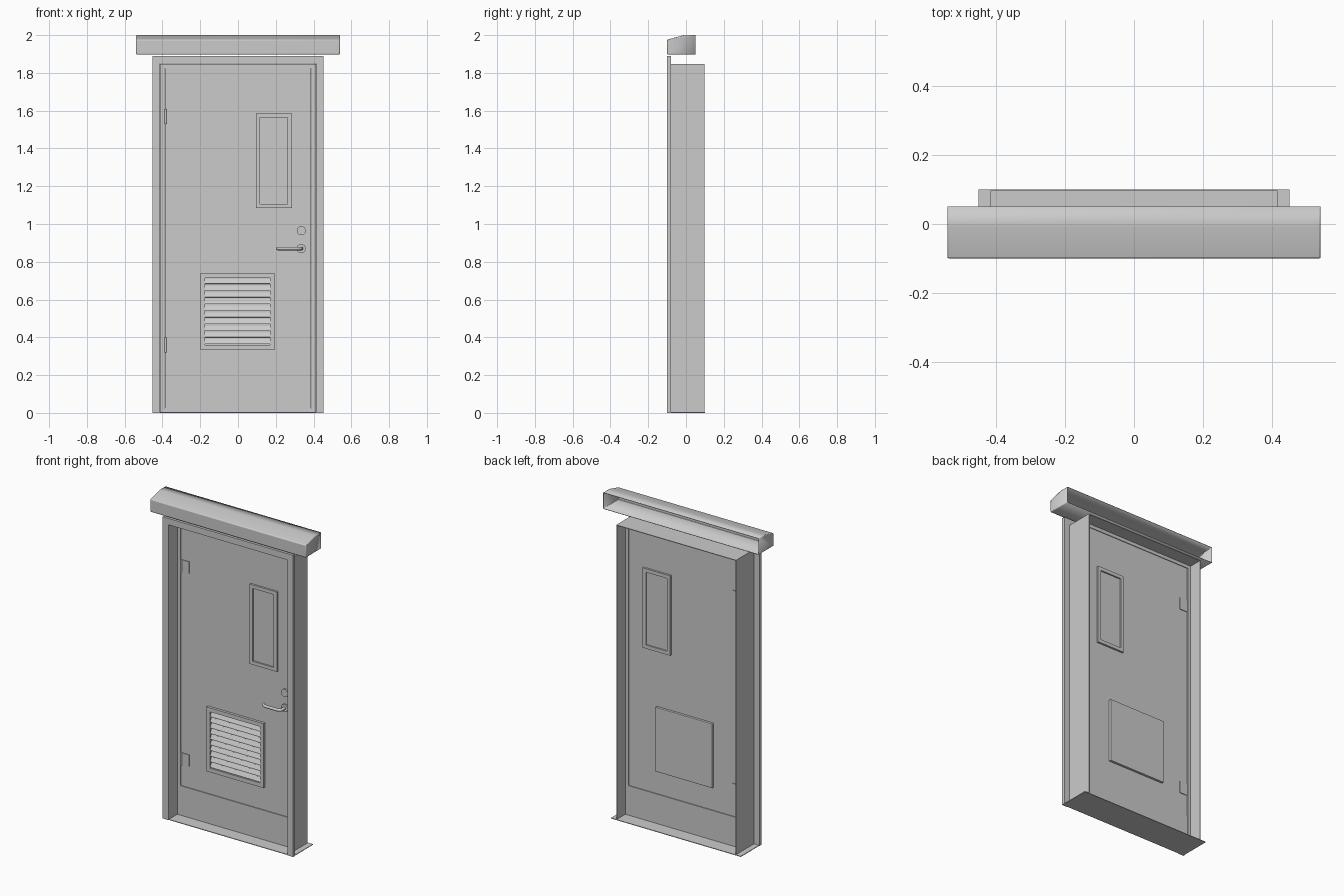
import bpy, bmesh, math
from mathutils import Matrix, Vector

cube = bpy.data.objects.get("Cube")
if cube:
    bpy.data.objects.remove(cube)

grey = bpy.data.materials.new("plain_grey")
grey.use_nodes = True
grey.diffuse_color = (0.6, 0.6, 0.6, 1)
grey.node_tree.nodes["Principled BSDF"].inputs["Base Color"].default_value = (0.6, 0.6, 0.6, 1)


def add_box(bm, x, y, z, tilt=0):
    """Box from (min, max) pairs, optionally tilted about its long x axis."""
    centre = Vector([sum(p) / 2 for p in (x, y, z)])
    size = [p[1] - p[0] for p in (x, y, z)]
    bmesh.ops.create_cube(bm, size=1, matrix=Matrix.Translation(centre)
                          @ Matrix.Rotation(tilt, 4, 'X') @ Matrix.Diagonal((*size, 1)))


def finish(name, bm, bevel=0):
    bmesh.ops.recalc_face_normals(bm, faces=bm.faces[:])
    mesh = bpy.data.meshes.new(name)
    bm.to_mesh(mesh)
    bm.free()
    mesh.materials.append(grey)
    ob = bpy.data.objects.new(name, mesh)
    bpy.context.collection.objects.link(ob)
    if bevel:
        mod = ob.modifiers.new("soft_edge", 'BEVEL')
        mod.width, mod.segments = bevel, 2
    return ob


def box(name, x, y, z, bevel=0):
    bm = bmesh.new()
    add_box(bm, x, y, z)
    return finish(name, bm, bevel)


def frame(name, x, y, z, w, sill=True):
    """Rectangular border of width w, optionally open at the bottom."""
    bm = bmesh.new()
    add_box(bm, (x[0], x[0] + w), y, z)
    add_box(bm, (x[1] - w, x[1]), y, z)
    inner = (x[0] + w, x[1] - w)
    add_box(bm, inner, y, (z[1] - w, z[1]))
    if sill:
        add_box(bm, inner, y, (z[0], z[0] + w))
    return finish(name, bm)


def smooth(ob):
    bpy.ops.object.select_all(action='DESELECT')
    ob.select_set(True)
    bpy.context.view_layer.objects.active = ob
    bpy.ops.object.shade_smooth_by_angle(angle=math.radians(35))


# Door frame: front trim, deep jamb lining, stop and threshold
frame("front_trim", (-0.452, 0.452), (-0.1, -0.08), (0, 1.89), 0.04, False)
frame("jamb_lining", (-0.415, 0.415), (-0.08, 0.097), (0, 1.848), 0.004, False)
frame("door_stop", (-0.411, 0.411), (-0.013, 0.013), (0.004, 1.844), 0.021)
box("threshold", (-0.45, 0.45), (-0.08, 0.1), (0, 0.004))
box("threshold_front", (-0.412, 0.412), (-0.097, -0.08), (0, 0.004))

# Door leaf with kick plates
box("door_leaf", (-0.387, 0.387), (-0.01, 0.01), (0.025, 1.822))
for side, s in (("front", -1), ("back", 1)):
    ys = sorted((s * 0.01, s * 0.015))
    box(side + "_kick_plate", (-0.387, 0.387), ys, (0.025, 0.19))
    # Window border with a sunken pane
    frame(side + "_window_border", (0.095, 0.285), sorted((s * 0.01, s * 0.022)),
          (1.085, 1.585), 0.022)
    box(side + "_window_pane", (0.117, 0.263), sorted((s * 0.01, s * 0.013)), (1.107, 1.563))
    # Hinge leaves
    for level, z in (("lower", 0.36), ("upper", 1.57)):
        box(f"{side}_{level}_hinge_leaf", (-0.387, -0.33), sorted((s * 0.01, s * 0.014)),
            (z - 0.037, z + 0.037))

# Hinge knuckles
for level, z in (("lower", 0.36), ("upper", 1.57)):
    bm = bmesh.new()
    bmesh.ops.create_cone(bm, cap_ends=True, segments=16, radius1=0.006, radius2=0.006,
                          depth=0.08, matrix=Matrix.Translation((-0.384, -0.014, z)))
    smooth(finish(level + "_hinge_knuckle", bm))

# Vent: front border, sloping slats and raised back cover
frame("vent_border", (-0.2, 0.195), (-0.026, -0.01), (0.335, 0.738), 0.025)
bm = bmesh.new()
slats = 10
pitch = 0.353 / slats
for i in range(slats):
    z = 0.36 + (i + 0.5) * pitch
    add_box(bm, (-0.175, 0.17), (-0.0195, -0.0165), (z - 0.014, z + 0.014), math.radians(-28))
finish("vent_slats", bm)
box("vent_back_cover", (-0.2, 0.195), (0.01, 0.026), (0.335, 0.738), 0.002)

# Lock and handle roses
for name, z in (("lock_rose", 0.965), ("handle_rose", 0.87)):
    bm = bmesh.new()
    bmesh.ops.create_cone(bm, cap_ends=True, segments=32, radius1=0.024, radius2=0.024, depth=0.01,
                          matrix=Matrix.Translation((0.335, -0.015, z)) @ Matrix.Rotation(math.pi / 2, 4, 'X'))
    smooth(finish(name, bm))

# Lever handle: a round bar that leaves the rose and turns along the door
curve = bpy.data.curves.new("lever_path", 'CURVE')
curve.dimensions = '3D'
curve.bevel_depth, curve.bevel_resolution, curve.use_fill_caps = 0.009, 4, True
path = [(0.335, -0.015), (0.335, -0.045), (0.328, -0.056), (0.315, -0.06),
        (0.235, -0.06), (0.218, -0.056), (0.208, -0.04)]
spline = curve.splines.new('POLY')
spline.points.add(len(path) - 1)
for point, (x, y) in zip(spline.points, path):
    point.co = (x, y, 0.87, 1)
curve.materials.append(grey)
lever = bpy.data.objects.new("lever_handle", curve)
bpy.context.collection.objects.link(lever)

# Rain hood: sloped sheet shell, closed at the ends and open at the back
bm = bmesh.new()
profile = [(0.05, 1.897), (-0.1, 1.897), (-0.1, 1.976), (-0.01, 2.0), (0.05, 2.0)]
ends = [[bm.verts.new((x, y, z)) for y, z in profile] for x in (-0.54, 0.54)]
for end in ends:
    bm.faces.new(end)
for i in range(len(profile) - 1):
    bm.faces.new((ends[0][i], ends[0][i + 1], ends[1][i + 1], ends[1][i]))
hood = finish("rain_hood", bm, 0.005)
shell = hood.modifiers.new("sheet", 'SOLIDIFY')
shell.thickness, shell.offset = 0.003, -1
smooth(hood)
